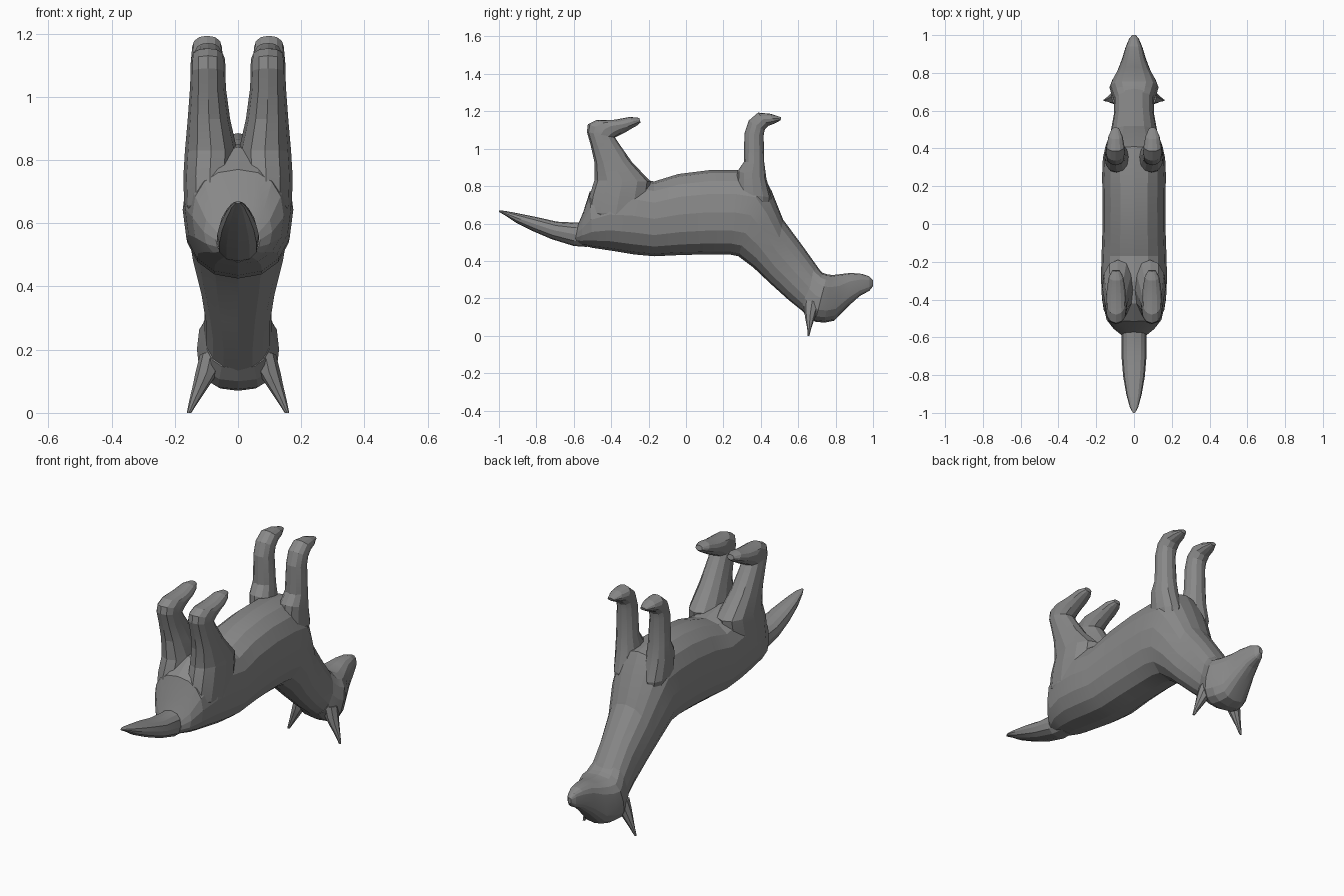
import bpy, bmesh, math

# Dark grey coat
coat = bpy.data.materials.new("dark_grey")
coat.diffuse_color = (0.25, 0.25, 0.25, 1)


def loft(name, rings, sides=16, power=2.3, mirror=1):
    """Skin rings given as (y1, z1, y2, z2, x centre, half width): each ring
    spans two points of the side profile and bulges sideways."""
    bm = bmesh.new()
    loops = []
    for y1, z1, y2, z2, xc, hw in rings:
        loop = []
        for i in range(sides):
            a = 2 * math.pi * i / sides
            c, s = math.cos(a), math.sin(a)
            u = math.copysign(abs(c) ** (2 / power), c)
            v = math.copysign(abs(s) ** (2 / power), s)
            t = 0.5 - 0.5 * u
            loop.append(bm.verts.new((mirror * (xc + hw * v),
                                      y1 + (y2 - y1) * t,
                                      z1 + (z2 - z1) * t)))
        loops.append(loop)
    for a, b in zip(loops, loops[1:]):
        for i in range(sides):
            j = (i + 1) % sides
            bm.faces.new((a[i], a[j], b[j], b[i]))
    bm.faces.new(loops[0])
    bm.faces.new(loops[-1])
    bmesh.ops.recalc_face_normals(bm, faces=bm.faces)
    mesh = bpy.data.meshes.new(name)
    bm.to_mesh(mesh)
    bm.free()
    mesh.materials.append(coat)
    obj = bpy.data.objects.new(name, mesh)
    bpy.context.collection.objects.link(obj)
    return obj


# Torso and neck, from rump to throat
loft("body", [
    (-.595, .495, -.575, .60, 0, .07),
    (-.56, .485, -.55, .66, 0, .108),
    (-.50, .47, -.515, .77, 0, .145),
    (-.40, .455, -.42, .84, 0, .168),
    (-.28, .435, -.30, .85, 0, .175),
    (-.17, .425, -.17, .825, 0, .172),
    (-.02, .432, -.04, .865, 0, .167),
    (.12, .435, .12, .885, 0, .166),
    (.23, .435, .28, .885, 0, .169),
    (.28, .425, .41, .865, 0, .165),
    (.36, .365, .46, .77, 0, .152),
    (.45, .28, .52, .62, 0, .124),
    (.55, .19, .62, .485, 0, .106),
    (.65, .11, .72, .345, 0, .107),
])

# Head with tapered muzzle
loft("head", [
    (.615, .14, .69, .375, 0, .104),
    (.65, .10, .73, .337, 0, .120),
    (.69, .075, .755, .328, 0, .130),
    (.74, .07, .785, .325, 0, .115),
    (.79, .08, .83, .330, 0, .088),
    (.87, .16, .88, .336, 0, .063),
    (.93, .213, .94, .331, 0, .045),
    (.98, .24, .98, .318, 0, .026),
    (1.0, .265, 1.0, .295, 0, .010),
], power=2.7)

# Tail
loft("tail", [
    (-.53, .475, -.52, .61, 0, .060),
    (-.60, .480, -.59, .605, 0, .066),
    (-.72, .517, -.69, .61, 0, .066),
    (-.82, .56, -.80, .635, 0, .057),
    (-.91, .605, -.90, .655, 0, .040),
    (-.97, .645, -.97, .668, 0, .022),
    (-1.0, .662, -1.0, .670, 0, .006),
], sides=12, power=2.4)

hind_leg = [
    (-.45, .52, -.27, .52, .070, .045),
    (-.53, .66, -.22, .64, .086, .084),
    (-.515, .75, -.20, .74, .089, .084),
    (-.49, .83, -.19, .825, .085, .083),
    (-.49, .93, -.29, .93, .092, .067),
    (-.51, 1.02, -.36, 1.03, .095, .057),
    (-.53, 1.09, -.38, 1.06, .095, .055),
    (-.525, 1.13, -.35, 1.075, .095, .055),
    (-.48, 1.153, -.32, 1.09, .095, .053),
    (-.38, 1.155, -.29, 1.108, .095, .048),
    (-.30, 1.170, -.26, 1.125, .095, .038),
    (-.25, 1.165, -.243, 1.14, .095, .020),
]
front_leg = [
    (.31, .62, .43, .60, .070, .045),
    (.265, .76, .457, .74, .088, .064),
    (.275, .88, .43, .84, .092, .064),
    (.31, .93, .418, .93, .096, .056),
    (.312, 1.08, .415, 1.07, .098, .050),
    (.335, 1.15, .42, 1.10, .098, .050),
    (.385, 1.193, .44, 1.122, .098, .047),
    (.45, 1.187, .475, 1.135, .098, .038),
    (.51, 1.168, .505, 1.152, .098, .018),
]
ear = [
    (.63, .19, .72, .18, .085, .035),
    (.632, .13, .70, .13, .098, .036),
    (.637, .095, .688, .095, .113, .028),
    (.648, .04, .67, .04, .138, .016),
    (.65, 0, .66, 0, .155, .007),
]

# Paired legs and ears
for side, s in (("right", 1), ("left", -1)):
    loft("hind_leg_" + side, hind_leg, 12, 2.2, s)
    loft("front_leg_" + side, front_leg, 12, 2.2, s)
    loft("ear_" + side, ear, 8, 2, s)

# Soft shading across gentle facets
for obj in bpy.context.collection.objects:
    obj.select_set(True)
    bpy.context.view_layer.objects.active = obj
bpy.ops.object.shade_smooth_by_angle(angle=math.radians(12))
